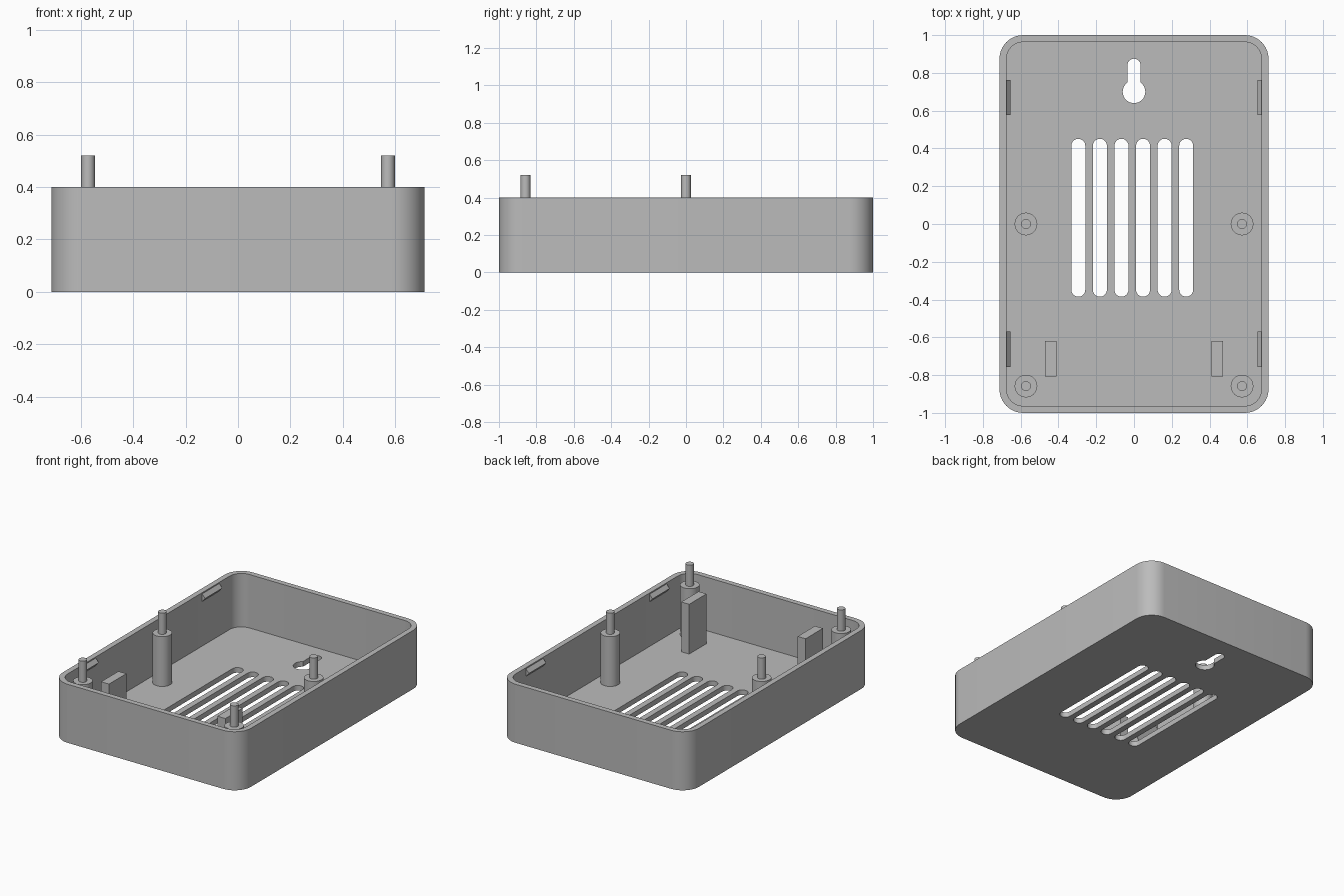
import bpy, bmesh
from math import pi, cos, sin, radians
from mathutils import Matrix

cube = bpy.data.objects.get("Cube")
if cube:
    bpy.data.objects.remove(cube, do_unlink=True)

grey = bpy.data.materials.new("light grey plastic")
grey.use_nodes = True
grey.diffuse_color = (0.5, 0.5, 0.5, 1)
grey.node_tree.nodes["Principled BSDF"].inputs["Base Color"].default_value = grey.diffuse_color

HX, HY, HEIGHT = 0.712, 1.0, 0.4
WALL, FLOOR, CORNER = 0.037, 0.035, 0.125
POST_TOP, PIN_TOP = 0.375, 0.52


def prism(name, outline, z0, z1):
    """Extrude a flat counter-clockwise outline from z0 to z1."""
    bm = bmesh.new()
    face = bm.faces.new([bm.verts.new((x, y, z0)) for x, y in outline])
    up = bmesh.ops.extrude_face_region(bm, geom=[face])["geom"]
    bmesh.ops.translate(bm, vec=(0, 0, z1 - z0),
                        verts=[v for v in up if isinstance(v, bmesh.types.BMVert)])
    bmesh.ops.recalc_face_normals(bm, faces=bm.faces)
    mesh = bpy.data.meshes.new(name)
    bm.to_mesh(mesh)
    bm.free()
    mesh.materials.append(grey)
    obj = bpy.data.objects.new(name, mesh)
    bpy.context.collection.objects.link(obj)
    return obj


def rounded(hx, hy, r, cx=0, cy=0, seg=10):
    """Rounded rectangle outline; r equal to hx gives a slot."""
    pts = []
    for i, (sx, sy) in enumerate([(1, 1), (-1, 1), (-1, -1), (1, -1)]):
        for k in range(seg + 1):
            a = (i + k / seg) * pi / 2
            p = (cx + sx * (hx - r) + r * cos(a), cy + sy * (hy - r) + r * sin(a))
            if not pts or abs(p[0] - pts[-1][0]) + abs(p[1] - pts[-1][1]) > 1e-5:
                pts.append(p)
    if abs(pts[0][0] - pts[-1][0]) + abs(pts[0][1] - pts[-1][1]) < 1e-5:
        pts.pop()
    return pts


def circle(r, cx, cy, n=32):
    return [(cx + r * cos(2 * pi * k / n), cy + r * sin(2 * pi * k / n)) for k in range(n)]


def smooth(obj):
    bpy.ops.object.select_all(action="DESELECT")
    obj.select_set(True)
    bpy.context.view_layer.objects.active = obj
    bpy.ops.object.shade_smooth_by_angle(angle=radians(30))


# Open tray with rounded corners
tray = prism("tray", rounded(HX, HY, CORNER), 0, HEIGHT)
cutters = [prism("cavity_cutter",
                 rounded(HX - WALL, HY - WALL, CORNER - WALL), FLOOR, HEIGHT + 0.1)]

# Vent slots and the keyhole for wall mounting
for i in range(6):
    cutters.append(prism("vent_cutter",
                         rounded(0.037, 0.418, 0.037, -0.295 + 0.1143 * i, 0.033), -0.1, 0.1))
cutters.append(prism("keyhole_round_cutter", circle(0.06, 0, 0.7), -0.1, 0.1))
cutters.append(prism("keyhole_slot_cutter", rounded(0.034, 0.09, 0.033, 0, 0.785), -0.1, 0.1))

bpy.context.view_layer.objects.active = tray
for cutter in cutters:
    cutter.hide_render = True
    mod = tray.modifiers.new("cut", "BOOLEAN")
    mod.operation, mod.solver, mod.object = "DIFFERENCE", "EXACT", cutter
    bpy.ops.object.modifier_apply(modifier=mod.name)
    bpy.data.objects.remove(cutter, do_unlink=True)
smooth(tray)

for side, label in ((1, "left"), (-1, "right")):
    # Stepped standoffs: a wide post carrying a thin pin
    for y, place in ((0, "middle"), (-0.858, "front")):
        x = side * 0.572
        smooth(prism(f"{place}_{label}_post", circle(0.06, x, y), FLOOR - 0.01, POST_TOP))
        smooth(prism(f"{place}_{label}_pin", circle(0.026, x, y), POST_TOP - 0.01, PIN_TOP))

    # Upright support ribs beside the front posts
    x = side * 0.44
    prism(f"{label}_rib", [(x - 0.03, -0.807), (x + 0.03, -0.807),
                           (x + 0.03, -0.62), (x - 0.03, -0.62)], FLOOR - 0.01, POST_TOP)

    # Wedge-shaped snap catches just below the rim
    w = HX - WALL
    for y, place in ((0.67, "back"), (-0.663, "front")):
        profile = [(w + 0.005, 0.34), (w + 0.005, 0.392), (w, 0.392), (w - 0.022, 0.366), (w, 0.34)]
        catch = prism(f"{place}_{label}_catch", [(side * px, pz) for px, pz in profile],
                      -0.093, 0.093)
        catch.data.transform(Matrix.Translation((0, y, 0)) @ Matrix.Rotation(pi / 2, 4, "X"))
